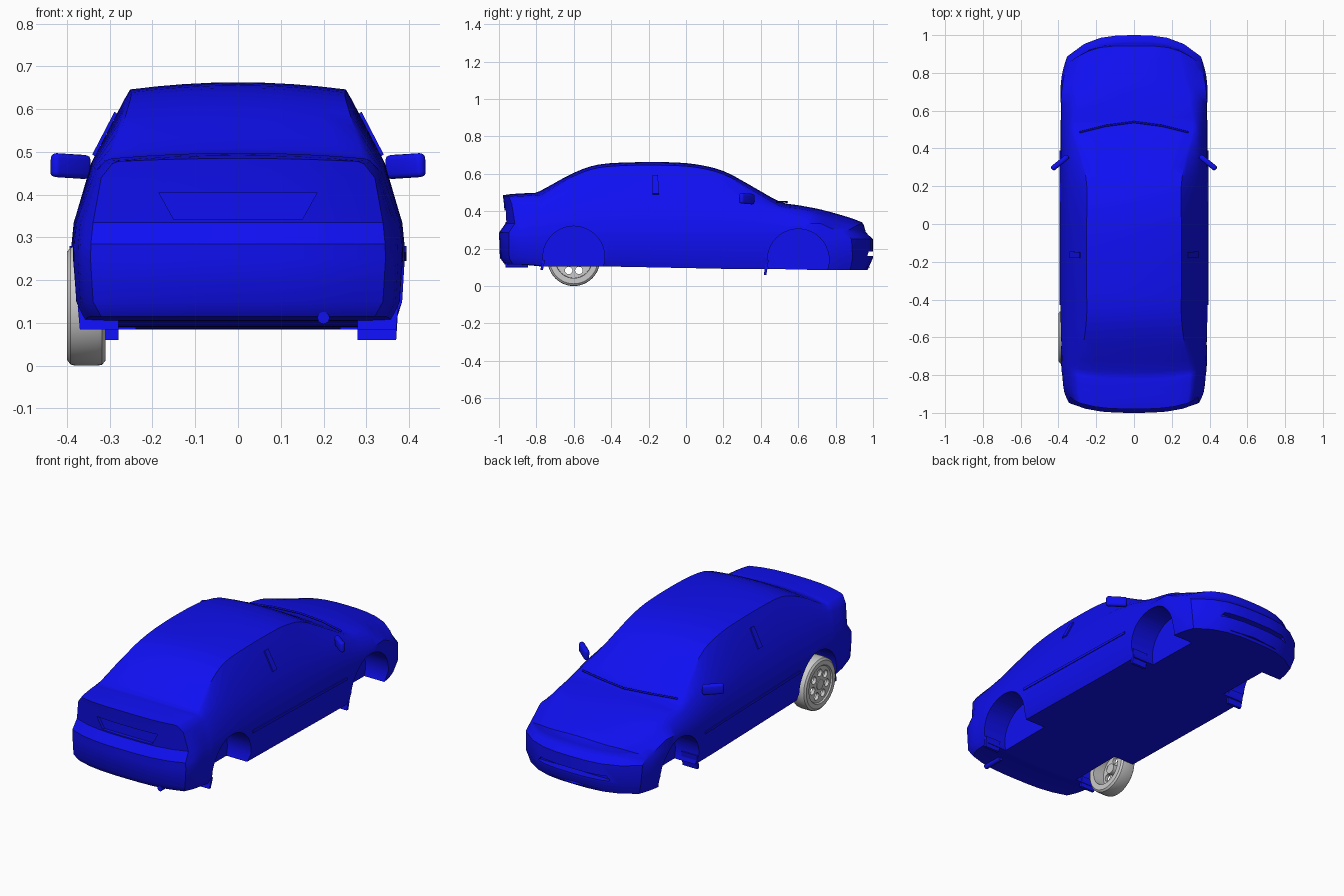
import bpy, bmesh, math
from mathutils import Vector

if "Cube" in bpy.data.objects:
    bpy.data.objects.remove(bpy.data.objects["Cube"])

blue = bpy.data.materials.new("body_blue")
blue.diffuse_color = (0.005, 0.005, 0.9, 1)
blue.use_nodes = True
blue.node_tree.nodes["Principled BSDF"].inputs["Base Color"].default_value = blue.diffuse_color


def finish(name, bm, mat=blue, angle=35):
    bmesh.ops.remove_doubles(bm, verts=bm.verts, dist=1e-5)
    bmesh.ops.recalc_face_normals(bm, faces=bm.faces)
    me = bpy.data.meshes.new(name)
    bm.to_mesh(me)
    bm.free()
    ob = bpy.data.objects.new(name, me)
    bpy.context.collection.objects.link(ob)
    if mat:
        me.materials.append(mat)
    smooth(ob, angle)
    return ob


def smooth(ob, angle=35):
    bpy.ops.object.select_all(action='DESELECT')
    ob.select_set(True)
    bpy.context.view_layer.objects.active = ob
    bpy.ops.object.shade_smooth_by_angle(angle=math.radians(angle))


def prism(name, pts, vec, mat=blue):
    """Polygon swept along a vector."""
    bm = bmesh.new()
    a = [bm.verts.new(p) for p in pts]
    b = [bm.verts.new(Vector(p) + Vector(vec)) for p in pts]
    bm.faces.new(a)
    bm.faces.new(b)
    for i in range(len(a)):
        j = (i + 1) % len(a)
        bm.faces.new((a[i], a[j], b[j], b[i]))
    return finish(name, bm, mat)


def cylinder_x(name, x0, x1, y, z, r, n=40, mat=blue):
    pts = [(x0, y + r * math.cos(2 * math.pi * i / n), z + r * math.sin(2 * math.pi * i / n)) for i in range(n)]
    return prism(name, pts, (x1 - x0, 0, 0), mat)


def cut(ob, cutters):
    bpy.context.view_layer.objects.active = ob
    for c in cutters:
        m = ob.modifiers.new("cut", 'BOOLEAN')
        m.operation, m.solver, m.object = 'DIFFERENCE', 'EXACT', c
        bpy.ops.object.modifier_apply(modifier=m.name)
        bpy.data.objects.remove(c)


# Body stations: y, half width, floor z, belt x, belt z, roof edge x, roof edge z, centre top z
S = [(-1.0, .345, .115, .320, .440, .280, .478, .485),
     (-.95, .370, .115, .330, .440, .290, .480, .492),
     (-.85, .380, .110, .335, .450, .295, .485, .498),
     (-.79, .385, .105, .335, .460, .290, .492, .508),
     (-.60, .390, .105, .340, .470, .262, .588, .605),
     (-.47, .390, .105, .342, .475, .250, .632, .649),
     (-.30, .390, .102, .343, .475, .252, .645, .661),
     (-.10, .390, .098, .343, .472, .252, .645, .662),
     (.05, .390, .095, .344, .470, .250, .635, .651),
     (.20, .390, .092, .345, .465, .250, .598, .615),
     (.35, .390, .090, .345, .450, .272, .515, .535),
     (.50, .390, .090, .345, .410, .310, .430, .452),
     (.60, .390, .088, .345, .390, .300, .415, .432),
     (.75, .390, .085, .340, .370, .290, .390, .408),
     (.88, .385, .085, .330, .345, .270, .365, .383),
     (.95, .375, .085, .325, .320, .260, .340, .365),
     (1.0, .355, .085, .310, .305, .240, .325, .340)]
NOSE = [(.085, .97), (.12, .98), (.15, 1.0), (.25, 1.0), (.285, .962), (.33, .95), (.37, .92), (.7, .92)]
TAIL = [(.11, .965), (.15, .995), (.29, 1.0), (.335, .965), (.41, .97), (.49, .98), (.7, .98)]
N = 8


def interp(tab, z):
    for (a, fa), (b, fb) in zip(tab, tab[1:]):
        if z <= b:
            return fa + (fb - fa) * max(0, (z - a) / (b - a))
    return tab[-1][1]


def warp(p):
    """Bow the ends in plan and give nose and tail their bumper profile."""
    x, y, z = p
    t = min(1, max(0, (abs(y) - .6) / .4))
    s = t * t * (3 - 2 * t)
    f, b = (interp(NOSE, z), .12) if y > 0 else (interp(TAIL, z), .06)
    return (x, y - math.copysign(s * (1 - f + b * (abs(x) / .36) ** 3), y), z)


def row(st, lvl):
    y, w, zb, xb, zl, xr, ze, zt = st
    x, z = [(w - .025, zb), (w - .006, .15), (w, .25), (w - .001, min(.285, zl - .03)),
            (w - .006, min(.335, zl - .015)), (xb, zl), (xr + .014, zl + (ze - zl) * .86), (xr, ze)][lvl]
    crown = zt - ze if lvl == 7 else 0
    ts = [-1 + 2 * i / N for i in range(N + 1)]
    return [warp((x * t, y, z + crown * (1 - t * t))) for t in ts]


def ring(st):
    rows = [row(st, i) for i in range(8)]
    return rows[0] + [r[-1] for r in rows[1:7]] + rows[7][::-1] + [r[0] for r in rows[6:0:-1]]


def spline(tab, sub):
    out = []
    for i in range(len(tab) - 1):
        p = [tab[max(0, min(len(tab) - 1, i + k))] for k in (-1, 0, 1, 2)]
        for k in range(sub):
            t = k / sub
            out.append([b + .5 * t * (c - a + t * (2 * a - 5 * b + 4 * c - d + t * (3 * (b - c) + d - a)))
                        for a, b, c, d in zip(*p)])
    return out + [list(tab[-1])]


def grid(bm, rows, closed):
    vs = [[bm.verts.new(p) for p in r] for r in rows]
    n = len(vs[0])
    for a, b in zip(vs, vs[1:]):
        for i in range(n if closed else n - 1):
            j = (i + 1) % n
            bm.faces.new((a[i], a[j], b[j], b[i]))


bm = bmesh.new()
grid(bm, [ring(s) for s in spline(S, 3)], True)
for st in (S[0], S[-1]):
    grid(bm, [row(st, i) for i in range(8)], False)
body = finish("car_body", bm)

# Wheel wells, number plate recess and front intake
cutters = [cylinder_x("well_cutter", s * .24, s * .5, y, z, .165) for s in (1, -1) for y, z in ((-.6, .155), (.6, .14))]
cutters.append(prism("plate_cutter", [(-.185, -1.1, .405), (.185, -1.1, .405), (.15, -1.1, .342), (-.15, -1.1, .342)],
                     (0, .155, 0)))
cutters.append(prism("intake_cutter", [(-.22, .955, .16), (.22, .955, .16), (.2, .955, .185), (-.2, .955, .185)],
                     (0, .1, 0)))
cut(body, cutters)
smooth(body)

# Parts on both sides
for s, side in ((1, "right"), (-1, "left")):
    # mud flaps
    for y, z, end in ((.43, .06, "front"), (-.765, .085, "rear")):
        prism(f"{end}_mud_flap_{side}", [(s * .28, y, z), (s * .37, y, z), (s * .375, y + .012, .14),
                                        (s * .28, y + .012, .14)], (0, -.014, 0))
    # door moulding
    prism(f"door_moulding_{side}", [(s * .38, -.43, .265), (s * .38, .39, .245), (s * .38, .39, .258),
                                    (s * .38, -.43, .28)], (s * .014, 0, 0))
    # centre pillar trim
    prism(f"pillar_trim_{side}", [(s * .335, -.18, .49), (s * .335, -.145, .49), (s * .283, -.15, .59),
                                  (s * .283, -.18, .59)], (s * .006, 0, .004))
    # door mirror
    bm = bmesh.new()
    bmesh.ops.create_cube(bm, size=1)
    bmesh.ops.scale(bm, vec=(.11, .028, .056), verts=bm.verts)
    bmesh.ops.bevel(bm, geom=bm.edges[:], offset=.012, segments=3, affect='EDGES', profile=.5)
    mirror = finish(f"door_mirror_{side}", bm)
    mirror.location = (s * .392, .325, .467)
    mirror.rotation_euler = (0, s * -.05, s * -.68)
    # wiper
    cu = bpy.data.curves.new(f"wiper_{side}", 'CURVE')
    cu.dimensions, cu.bevel_depth, cu.bevel_resolution = '3D', .005, 1
    sp = cu.splines.new('POLY')
    sp.points.add(2)
    for pt, co in zip(sp.points, ((.29, .485, .448), (.15, .52, .451), (0, .54, .449))):
        pt.co = (s * co[0], co[1], co[2], 1)
    cu.materials.append(blue)
    bpy.context.collection.objects.link(bpy.data.objects.new(f"wiper_{side}", cu))

# Exhaust tip
prism("exhaust_tip", [(.2 + .014 * math.cos(a * math.pi / 8), -.965, .112 + .014 * math.sin(a * math.pi / 8))
                      for a in range(16)], (0, .12, 0))
# Front lip
prism("front_lip", [(.25, .885, .11), (.15, .958, .11), (0, .975, .11), (-.15, .958, .11), (-.25, .885, .11)],
      (0, .012, -.012))


# Single rear wheel, lathed about the x axis
def lathe(name, prof, y, z, n=48):
    bm = bmesh.new()
    rows = [[(x, y + r * math.cos(2 * math.pi * i / n), z + r * math.sin(2 * math.pi * i / n)) for i in range(n)]
            for x, r in prof]
    grid(bm, rows, True)
    return finish(name, bm, None)


WY, WZ = -.6, .14
lathe("rear_tyre", [(-.31, .098), (-.31, .128), (-.318, .138), (-.33, .14), (-.38, .14), (-.392, .137), (-.4, .126),
                    (-.4, .102), (-.392, .096), (-.31, .098)], WY, WZ)
disc = cylinder_x("rear_rim", -.393, -.375, WY, WZ, .097, 48, None)
holes = []
for k in range(7):
    a = 2 * math.pi * k / 7 + math.pi / 2
    holes.append(cylinder_x("hole_cutter", -.45, -.3, WY + .063 * math.cos(a), WZ + .063 * math.sin(a), .02, 20, None))
cut(disc, holes)
smooth(disc)
cylinder_x("rear_hub", -.397, -.34, WY, WZ, .028, 24, None)
